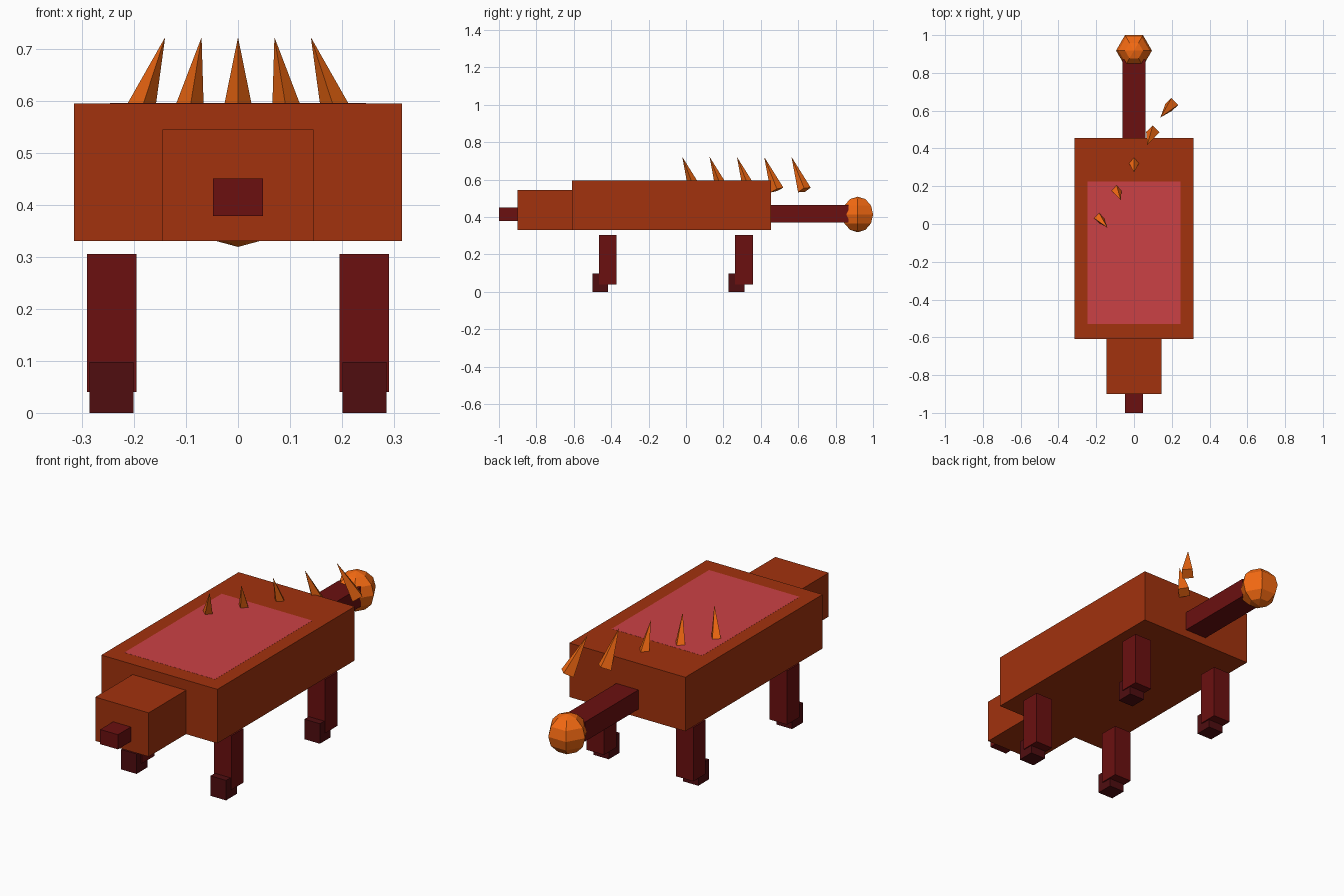
import bpy
from mathutils import Vector

if "Cube" in bpy.data.objects:
    bpy.data.objects.remove(bpy.data.objects["Cube"])


def material(name, r, g, b):
    m = bpy.data.materials.new(name)
    m.diffuse_color = (r, g, b, 1)
    m.use_nodes = True
    m.node_tree.nodes["Principled BSDF"].inputs["Base Color"].default_value = m.diffuse_color
    return m


RUST = material("rust", 0.36, 0.032, 0.004)
DARK_RED = material("dark_red", 0.147, 0.005, 0.005)
MAROON = material("maroon", 0.08, 0.004, 0.005)
ORANGE = material("orange", 0.92, 0.145, 0.006)
PINK = material("pink", 0.60, 0.053, 0.06)


def finish(name, mat):
    ob = bpy.context.object
    ob.name = name
    ob.data.materials.append(mat)
    return ob


def box(name, x, y, z, mat):
    """Box from (min, max) ranges on each axis."""
    bpy.ops.mesh.primitive_cube_add(
        size=1, location=[(a + b) / 2 for a, b in (x, y, z)])
    ob = finish(name, mat)
    ob.scale = [b - a for a, b in (x, y, z)]
    bpy.ops.object.transform_apply(location=False, rotation=False, scale=True)
    return ob


# Body, back panel, head and snout
box("body", (-0.315, 0.315), (-0.61, 0.455), (0.33, 0.595), RUST)
box("back_panel", (-0.246, 0.246), (-0.53, 0.225), (0.56, 0.5955), PINK)
box("head", (-0.145, 0.145), (-0.90, -0.61), (0.33, 0.545), RUST)
box("snout", (-0.048, 0.048), (-1.0, -0.90), (0.378, 0.45), DARK_RED)

# Tail with a faceted club
box("tail", (-0.06, 0.06), (0.45, 0.87), (0.37, 0.465), DARK_RED)
bpy.ops.mesh.primitive_uv_sphere_add(
    segments=6, ring_count=6, radius=0.095, location=(0, 0.918, 0.414))
club = finish("tail_club", ORANGE)
# turn the hexagon so its corners point sideways
corner_x = max(v.co.x for v in club.data.vertices)
if corner_x < 0.0945:
    club.rotation_euler.z = 3.14159265 / 6

# Four legs with feet
for side, sx in (("left", -1), ("right", 1)):
    for end, y in (("front", -0.466), ("back", 0.262)):
        box(f"{end}_{side}_leg", sorted((sx * 0.195, sx * 0.29)),
            (y, y + 0.095), (0.04, 0.305), DARK_RED)
        box(f"{end}_{side}_foot", sorted((sx * 0.201, sx * 0.285)),
            (y - 0.034, y + 0.05), (0.0, 0.098), MAROON)

# Diagonal row of leaning four-sided spikes
for i, base_x in enumerate((-0.2, -0.1, 0.0, 0.1, 0.2)):
    k = i - 2
    base = Vector((base_x, 0.341 + 0.146 * k, 0.545))
    tip = Vector((0.07 * k, 0.272 + 0.146 * k, 0.722))
    axis = tip - base
    bpy.ops.mesh.primitive_cone_add(
        vertices=4, radius1=0.036, radius2=0, depth=axis.length,
        location=(base + tip) / 2)
    spike = finish(f"spike_{i + 1}", ORANGE)
    spike.rotation_mode = 'QUATERNION'
    spike.rotation_quaternion = Vector((0, 0, 1)).rotation_difference(axis)
